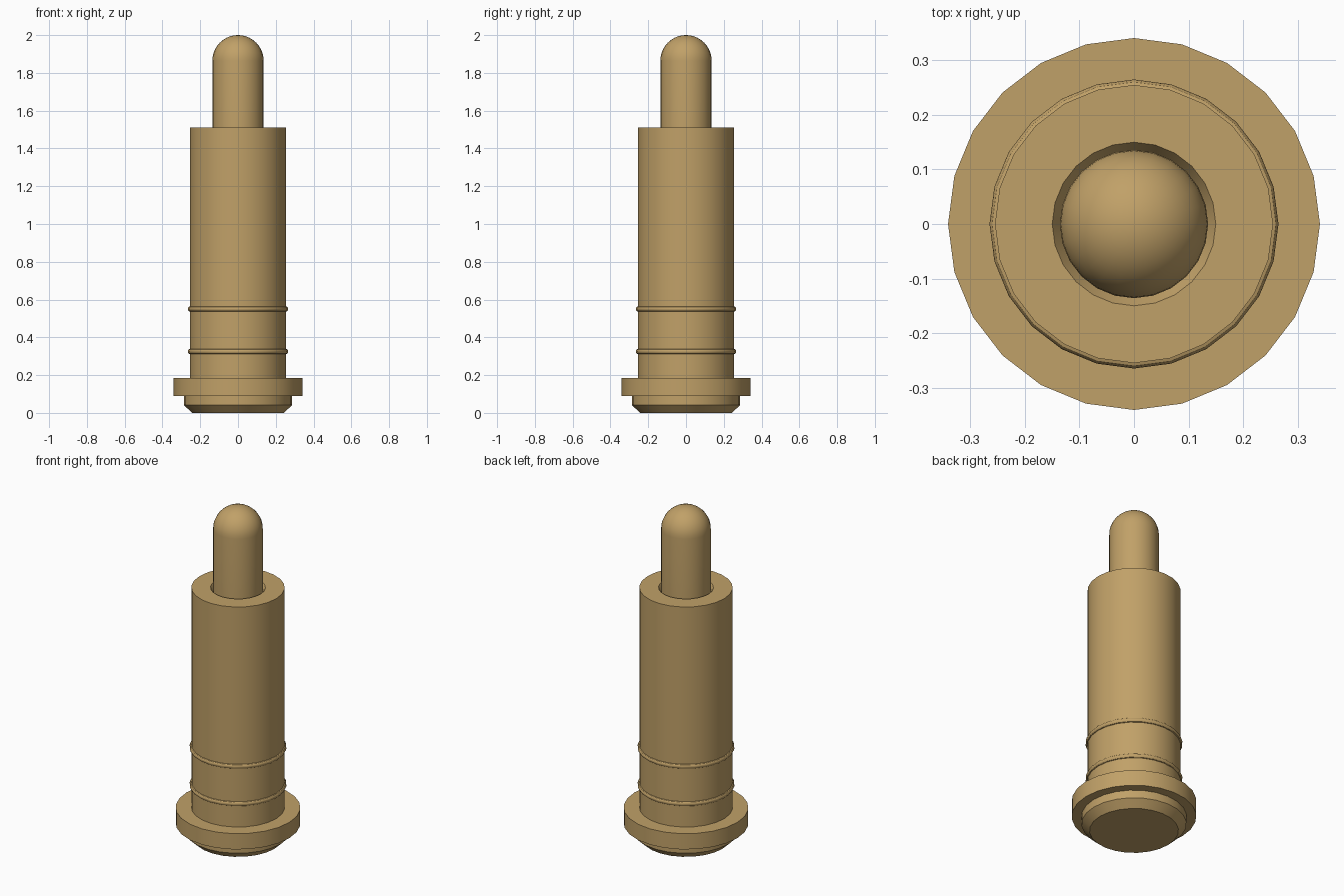
import bpy, bmesh, math

if "Cube" in bpy.data.objects:
    bpy.data.objects.remove(bpy.data.objects["Cube"])

SIDES = 24

# Gold-brass colour
brass = bpy.data.materials.new("brass")
brass.diffuse_color = (0.53, 0.355, 0.138, 1)
brass.use_nodes = True
brass.node_tree.nodes["Principled BSDF"].inputs["Base Color"].default_value = brass.diffuse_color


def lathe(name, profile):
    """Revolve (radius, z) points around z; radius 0 makes a pole."""
    bm = bmesh.new()
    rings = []
    for r, z in profile:
        if r == 0:
            rings.append([bm.verts.new((0, 0, z))] * SIDES)
        else:
            rings.append([bm.verts.new((r * math.cos(math.tau * i / SIDES),
                                        r * math.sin(math.tau * i / SIDES), z))
                          for i in range(SIDES)])
    for low, high in zip(rings, rings[1:]):
        for i in range(SIDES):
            j = (i + 1) % SIDES
            corners = list(dict.fromkeys((low[i], low[j], high[j], high[i])))
            bm.faces.new(corners)
    # flat end cap at the bottom
    if profile[0][0] > 0:
        bm.faces.new(rings[0][::-1])
    bmesh.ops.recalc_face_normals(bm, faces=bm.faces)
    mesh = bpy.data.meshes.new(name)
    bm.to_mesh(mesh)
    bm.free()
    mesh.materials.append(brass)
    obj = bpy.data.objects.new(name, mesh)
    bpy.context.collection.objects.link(obj)
    bpy.ops.object.select_all(action='DESELECT')
    obj.select_set(True)
    bpy.context.view_layer.objects.active = obj
    bpy.ops.object.shade_smooth_by_angle(angle=math.radians(30))
    return obj


def bead(z, body=0.255, bulge=0.010, half=0.013, steps=6):
    """Half-round raised ring on the barrel."""
    return [(body + bulge * math.sin(math.pi * k / steps),
             z - half * math.cos(math.pi * k / steps)) for k in range(steps + 1)]


# Barrel: chamfered foot, flange, two raised rings and a bevelled mouth
lathe("barrel",
      [(0.243, 0), (0.287, 0.042), (0.287, 0.09), (0.341, 0.09), (0.341, 0.185),
       (0.255, 0.185)] + bead(0.325) + bead(0.55) +
      [(0.255, 1.51), (0.15, 1.51), (0.135, 1.485), (0, 1.485)])

# Plunger: straight pin with a hemispherical tip
R = 0.136
dome = [(R * math.cos(math.pi / 2 * k / 10), 2 - R + R * math.sin(math.pi / 2 * k / 10))
        for k in range(10)]
lathe("plunger", [(R, 1.47)] + dome + [(0, 2.0)])
